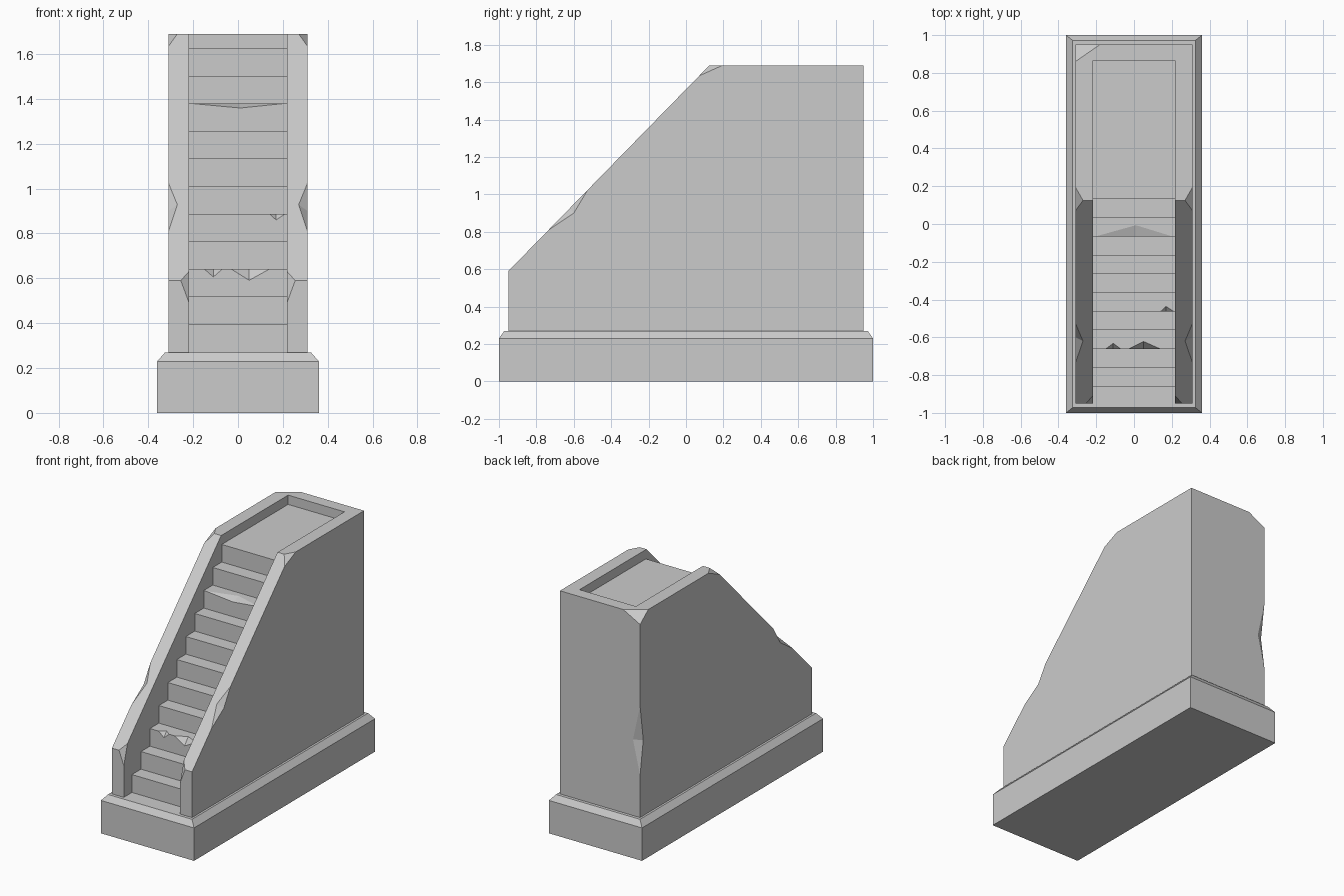
import bpy, bmesh
from mathutils import Vector

if "Cube" in bpy.data.objects:
    bpy.data.objects.remove(bpy.data.objects["Cube"])


def finish(bm, name):
    bmesh.ops.recalc_face_normals(bm, faces=bm.faces[:])
    me = bpy.data.meshes.new(name)
    bm.to_mesh(me)
    bm.free()
    ob = bpy.data.objects.new(name, me)
    bpy.context.collection.objects.link(ob)
    return ob


def prism(name, profile, half):
    """Extrude a (y, z) profile across x = -half..half."""
    bm = bmesh.new()
    f = bm.faces.new([bm.verts.new((-half, y, z)) for y, z in profile])
    r = bmesh.ops.extrude_face_region(bm, geom=[f])
    vs = [g for g in r['geom'] if isinstance(g, bmesh.types.BMVert)]
    bmesh.ops.translate(bm, verts=vs, vec=(2 * half, 0, 0))
    return finish(bm, name)


def cut(ob, cutter):
    cutter.hide_render = True
    m = ob.modifiers.new("cut", 'BOOLEAN')
    m.operation = 'DIFFERENCE'
    m.solver = 'EXACT'
    m.object = cutter
    bpy.context.view_layer.objects.active = ob
    bpy.ops.object.modifier_apply(modifier=m.name)
    bpy.data.objects.remove(cutter)


def chip(bm, pivots, others, scale=1.5):
    """Tetrahedral bite; grown about its inner edge or face so it pokes outside."""
    p = [Vector(v) for v in pivots]
    c = sum(p, Vector()) / len(p)
    pts = p + [Vector(v) for v in others]
    v = [bm.verts.new(c + (q - c) * scale) for q in pts]
    for i, j, k in ((0, 1, 2), (0, 3, 1), (1, 3, 2), (2, 3, 0)):
        bm.faces.new((v[i], v[j], v[k]))


# plinth with chamfered top
bm = bmesh.new()
rings = [[bm.verts.new((sx * hx, sy * hy, z))
          for sx, sy in ((-1, -1), (1, -1), (1, 1), (-1, 1))]
         for hx, hy, z in ((.36, 1, 0), (.36, 1, .23), (.325, .972, .27))]
bm.faces.new(rings[0][::-1])
bm.faces.new(rings[-1])
for a, b in zip(rings, rings[1:]):
    for i in range(4):
        j = (i + 1) % 4
        bm.faces.new((a[i], a[j], b[j], b[i]))
finish(bm, "plinth")

# solid body with sloping side walls
body = prism("staircase_body", [(-.95, .2), (.95, .2), (.95, 1.69),
                                (.125, 1.69), (-.95, .59)], .31)

# stepped channel between the walls, ending in a sunken landing
steps, rise, run = 11, .123, .0992
prof, z = [(-1.1, .26), (-.86, .26)], .272
for i in range(steps):
    y = -.86 + i * run
    z += rise
    if i:
        prof.append((y, z - rise))
    prof.append((y, z))
prof += [(.865, z), (.865, 1.9), (-1.1, 1.9)]
cut(body, prism("channel_cutter", prof, .218))

# chipped stone
bm = bmesh.new()
for s in (-1, 1):
    # outer edge of slope
    chip(bm, [(s * .31, -.6, .9), (s * .27, -.62, .928)],
         [(s * .31, -.735, .81), (s * .31, -.525, 1.025)])
    # inner corner of front post
    chip(bm, [(s * .218, -.91, .631), (s * .255, -.95, .59), (s * .218, -.95, .49)],
         [(s * .218, -.95, .59)], 1.3)
    # knee at the top of the slope
    chip(bm, [(s * .31, .07, 1.634), (s * .31, .195, 1.69), (s * .27, .125, 1.69)],
         [(s * .31, .125, 1.69)])
# back left corner, top and mid-height
chip(bm, [(-.31, .86, 1.69), (-.18, .95, 1.69), (-.31, .95, 1.62)], [(-.31, .95, 1.69)])
chip(bm, [(-.255, .95, .8), (-.31, .915, .8)], [(-.31, .95, 1.05), (-.31, .95, .565)])
# step edges: step index, left x, right x, apex x, drop, depth, growth
for i, x0, x1, xa, drop, depth, g in ((2, -.15, -.07, -.11, .035, .03, 1.4),
                                      (2, -.03, .14, .05, .05, .04, 1.4),
                                      (4, .14, .21, .17, .027, .027, 1.15),
                                      (8, -.205, .205, .01, .02, .06, 1.06)):
    y, zt = -.86 + i * run, .272 + (i + 1) * rise
    chip(bm, [(xa, y, zt - drop), (xa, y + depth, zt)], [(x0, y, zt), (x1, y, zt)], g)
cut(body, finish(bm, "chip_cutter"))
